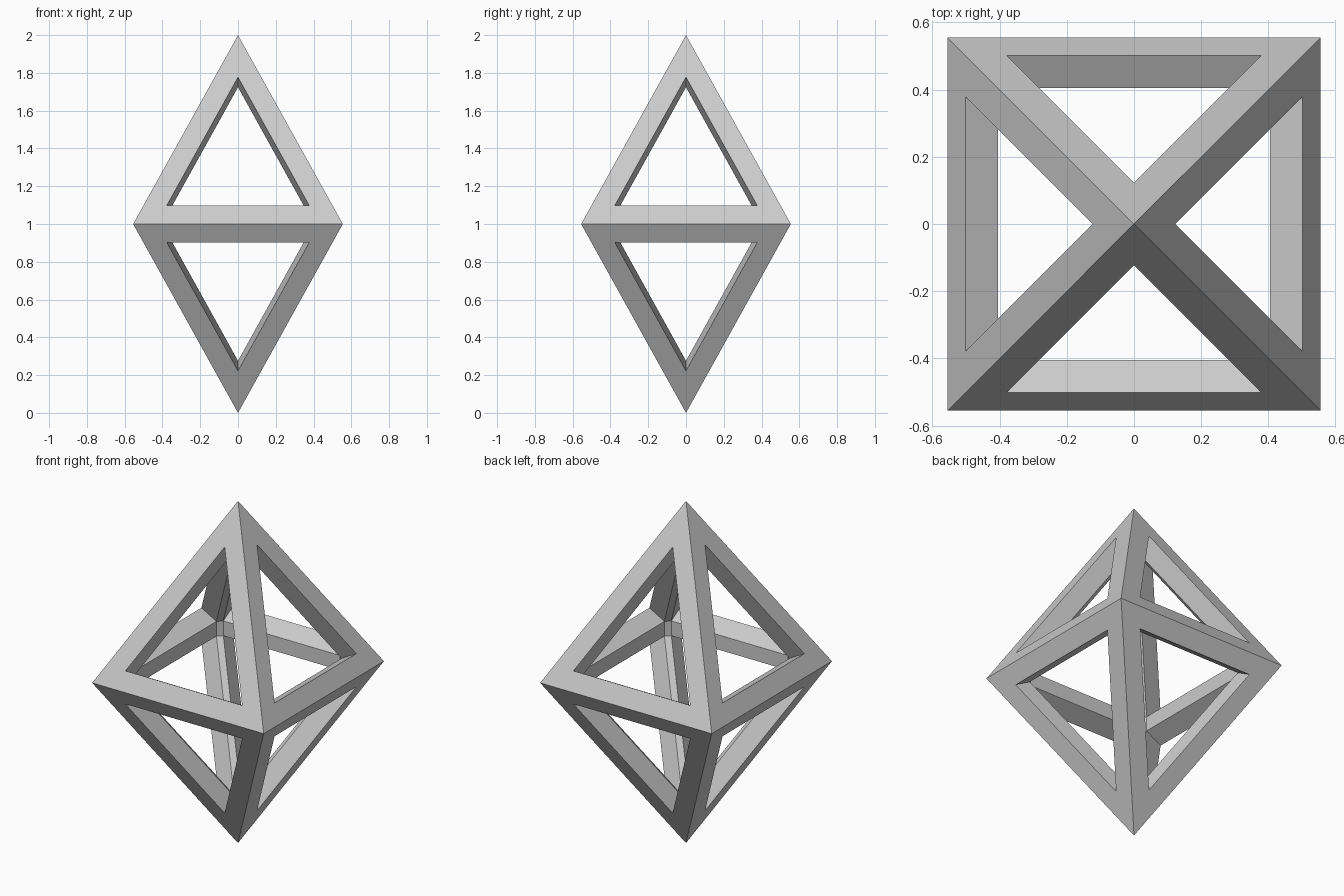
import bpy, bmesh
from mathutils import Vector

if "Cube" in bpy.data.objects:
    bpy.data.objects.remove(bpy.data.objects["Cube"])

R, MID, BAR = 0.555, 1.0, 0.111   # half width, equator height, bar width and depth

# Square bipyramid: four equator corners, then the two tips
corners = [Vector(p) for p in ((-R, -R, MID), (R, -R, MID), (R, R, MID), (-R, R, MID),
                               (0, 0, 2 * MID), (0, 0, 0))]
tris = [(i, (i + 1) % 4, 4) for i in range(4)] + [((i + 1) % 4, i, 5) for i in range(4)]

bm = bmesh.new()
outer = [bm.verts.new(p) for p in corners]
edge_inner = {}

for tri in tris:
    a, b, c = (corners[i] for i in tri)
    la, lb, lc = (b - c).length, (c - a).length, (a - b).length
    centre = (a * la + b * lb + c * lc) / (la + lb + lc)
    cross = (b - a).cross(c - a)
    radius = cross.length / (la + lb + lc)
    depth = cross.normalized() * BAR
    # Triangular opening on the face, and its copy pushed straight inwards
    hole = [centre + (p - centre) * (1 - BAR / radius) for p in (a, b, c)]
    rim = [bm.verts.new(p) for p in hole]
    back = [bm.verts.new(p - depth) for p in hole]
    for k in range(3):
        n = (k + 1) % 3
        bm.faces.new((outer[tri[k]], outer[tri[n]], rim[n], rim[k]))
        bm.faces.new((rim[k], rim[n], back[n], back[k]))
        key = tuple(sorted((tri[k], tri[n])))
        pair = (back[k], back[n]) if tri[k] == key[0] else (back[n], back[k])
        edge_inner.setdefault(key, []).append(pair)

# Inner side of each bar
for (a0, a1), (b0, b1) in edge_inner.values():
    bm.faces.new((a0, a1, b1, b0))

# Small inner cap at each joint
bmesh.ops.holes_fill(bm, edges=[e for e in bm.edges if e.is_boundary], sides=4)
bmesh.ops.recalc_face_normals(bm, faces=bm.faces)

mesh = bpy.data.meshes.new("octahedron_frame")
bm.to_mesh(mesh)
bm.free()
bpy.context.collection.objects.link(bpy.data.objects.new("octahedron_frame", mesh))
